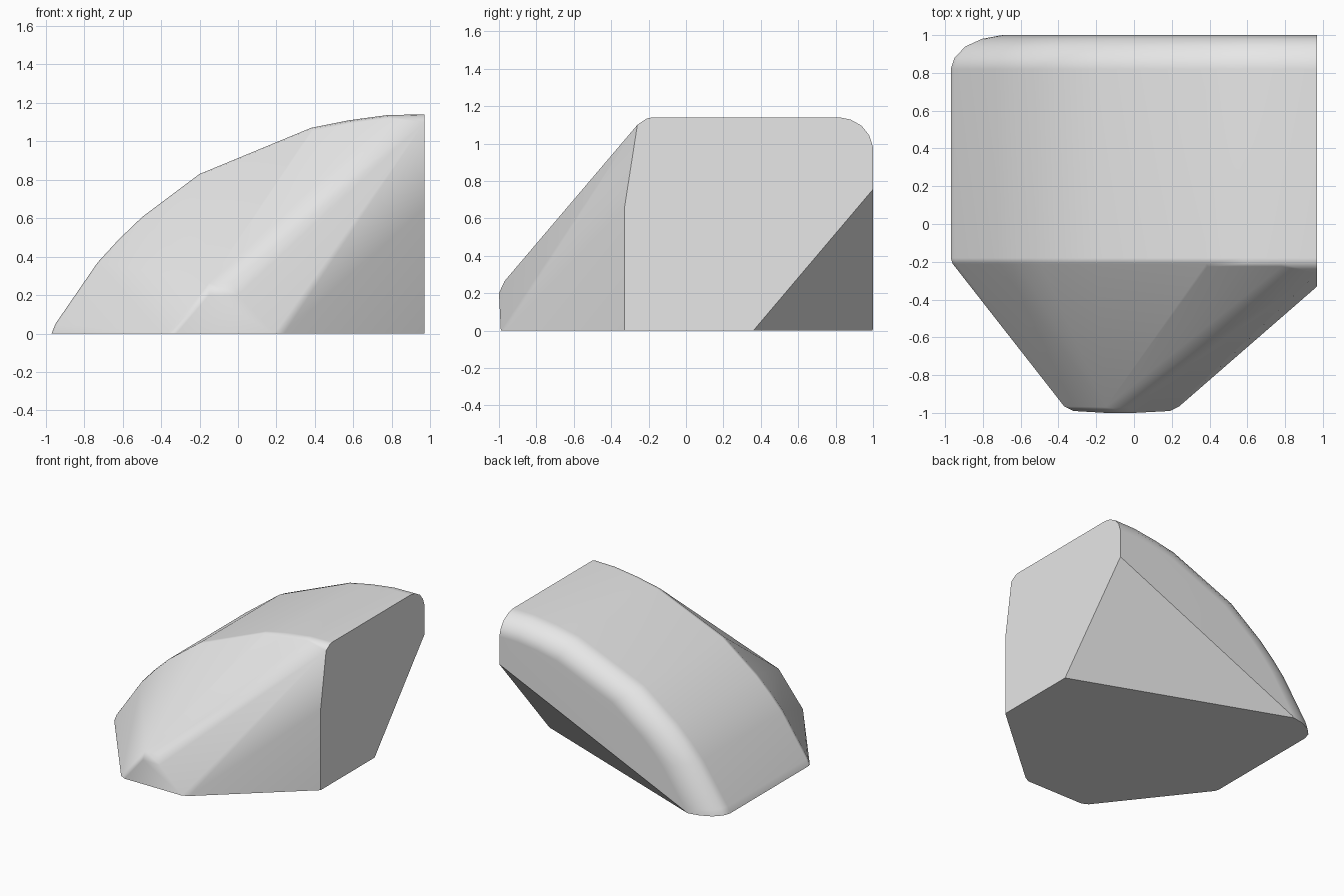
import bpy
import bmesh
from mathutils import Vector

cube = bpy.data.objects.get("Cube")
if cube:
    bpy.data.objects.remove(cube, do_unlink=True)

SIDE = 0.97  # x of the flat side

# Curved back of the block, as (x, z) from the low edge to the flat side
ARC = [(-0.97, 0), (-0.95, 0.05), (-0.86, 0.18), (-0.73, 0.37), (-0.62, 0.49),
       (-0.5, 0.605), (-0.2, 0.83), (0.38, 1.07), (0.58, 1.11),
       (0.78, 1.137), (SIDE, 1.14)]

# Slices along y, each with the scale of the arc about its inner corner
SLICES = [(-0.225, 0.985), (-0.21, 0.995), (-0.18, 1), (0.82, 1), (0.88, 0.99),
          (0.94, 0.96), (0.98, 0.915), (1, 0.86)]

# Nose and the forward edge of the flat side
NOSE = [(-0.37, -0.965, 0), (-0.32, -0.99, 0), (0.19, -0.99, 0), (0.24, -0.965, 0),
        (-0.15, -1, 0.2), (0, -1, 0.2), (-0.15, -0.97, 0.265), (-0.03, -0.97, 0.265)]
SIDE_EDGE = [(SIDE, -0.33, 0), (SIDE, -0.33, 0.65), (SIDE, -0.26, 1.1)]


def slice_points(y, scale):
    return [(SIDE - (SIDE - x) * scale, y, z * scale) for x, z in ARC]


# Convex body wrapped around the slices and the nose
bm = bmesh.new()
points = NOSE + SIDE_EDGE
for y, scale in SLICES:
    points += slice_points(y, scale)
    points.append((SIDE, y, 0))
for p in points:
    bm.verts.new(p)
hull = bmesh.ops.convex_hull(bm, input=bm.verts[:])
loose = [v for v in bm.verts if not v.link_faces]
bmesh.ops.delete(bm, geom=loose, context='VERTS')

# Slanted cut across the lower rear corner
corner = Vector((SIDE, 0.36, 0))
up = Vector((SIDE, 0.97, 0.72)) - corner
along = Vector((-0.64, 0.97, 0)) - corner
normal = up.cross(along).normalized()
if normal.y < 0:
    normal.negate()
cut = bmesh.ops.bisect_plane(bm, geom=bm.verts[:] + bm.edges[:] + bm.faces[:],
                             plane_co=corner, plane_no=normal, clear_outer=True)
rim = [e for e in cut["geom_cut"] if isinstance(e, bmesh.types.BMEdge)]
bmesh.ops.contextual_create(bm, geom=rim)
bmesh.ops.dissolve_limit(bm, angle_limit=0.005, verts=bm.verts[:], edges=bm.edges[:])
bmesh.ops.recalc_face_normals(bm, faces=bm.faces[:])


# The three flat cuts keep crisp borders, everything else is smooth
def is_flat_cut(face):
    return any(face.normal.dot(n) > 0.999
               for n in (Vector((1, 0, 0)), Vector((0, 0, -1)), normal))


for f in bm.faces:
    f.smooth = True
for e in bm.edges:
    e.smooth = not any(is_flat_cut(f) for f in e.link_faces)

mesh = bpy.data.meshes.new("rock_block")
bm.to_mesh(mesh)
bm.free()
body = bpy.data.objects.new("rock_block", mesh)
bpy.context.collection.objects.link(body)

# Weighted normals keep the broad faces even
weighted = body.modifiers.new("even_shading", 'WEIGHTED_NORMAL')
weighted.keep_sharp = True

grey = bpy.data.materials.new("light_grey")
grey.use_nodes = True
colour = (0.8, 0.8, 0.8, 1)
grey.diffuse_color = colour
grey.node_tree.nodes["Principled BSDF"].inputs["Base Color"].default_value = colour
mesh.materials.append(grey)
